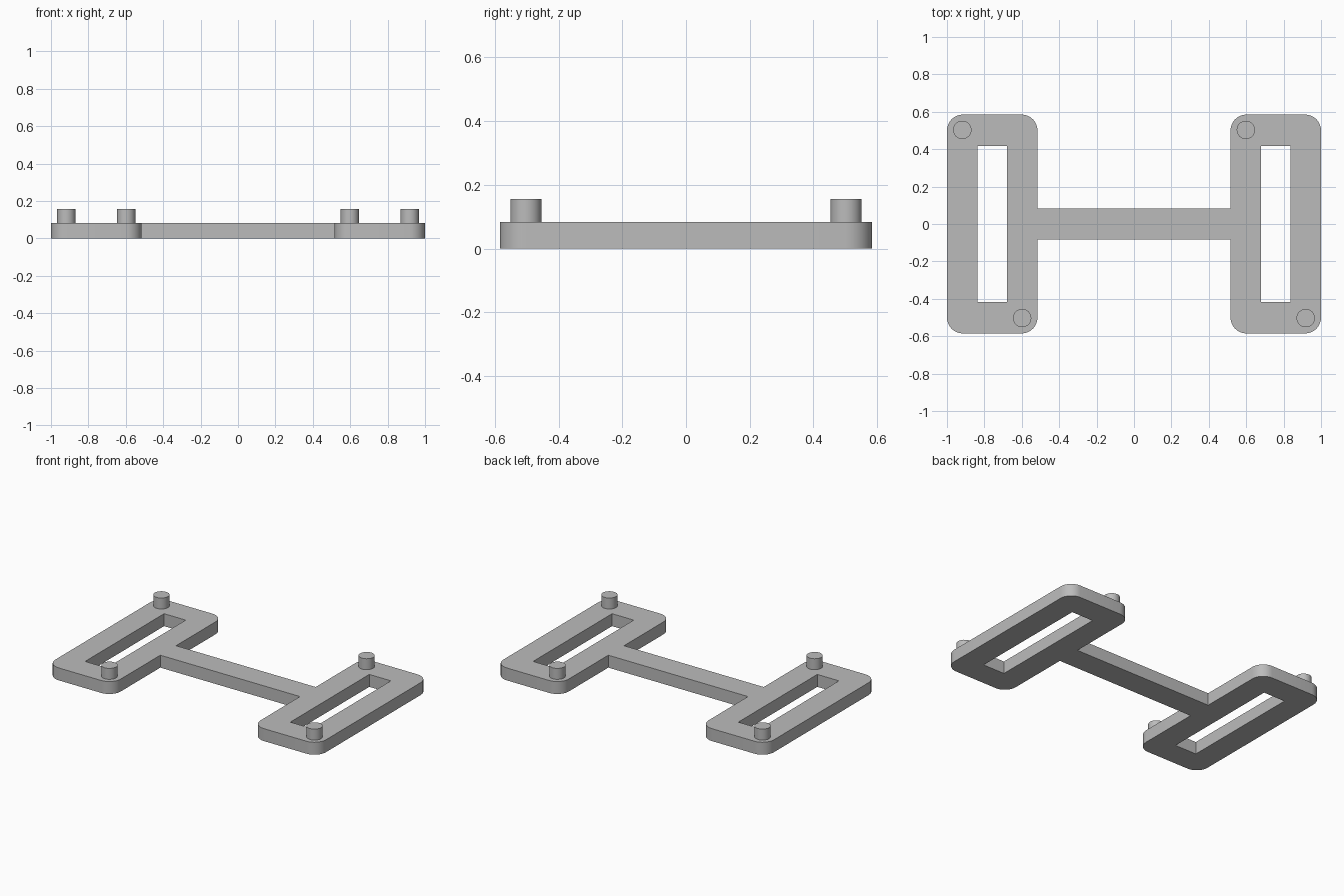
import bpy, bmesh
from math import cos, sin, pi
from mathutils import Vector

if "Cube" in bpy.data.objects:
    bpy.data.objects.remove(bpy.data.objects["Cube"], do_unlink=True)

HEIGHT = 0.083
FRAME_X, FRAME_HALF_W, FRAME_HALF_L = 0.758, 0.242, 0.585
CORNER_RADIUS, CORNER_STEPS = 0.085, 8
SLOT_HALF_W, SLOT_HALF_L = 0.08, 0.417
BAR_HALF_W = 0.083
PEG_RADIUS, PEG_TOP = 0.049, 0.156
PEG_X, PEG_Y = 0.16, 0.503

grey = bpy.data.materials.new("plain grey")
grey.use_nodes = True
colour = (0.5, 0.5, 0.5, 1)
grey.diffuse_color = colour
grey.node_tree.nodes["Principled BSDF"].inputs["Base Color"].default_value = colour


def rectangle(half_w, half_l, radius=0):
    """Outline of a rectangle, with rounded corners if radius is set."""
    points = []
    steps = CORNER_STEPS if radius else 0
    for i, (sx, sy) in enumerate([(1, 1), (-1, 1), (-1, -1), (1, -1)]):
        centre = Vector((sx * (half_w - radius), sy * (half_l - radius), 0))
        for k in range(steps + 1):
            a = (i + k / max(steps, 1)) * pi / 2
            points.append(centre + Vector((cos(a), sin(a), 0)) * radius)
    return points


def circle(radius, sides=32):
    return [Vector((cos(2 * pi * k / sides), sin(2 * pi * k / sides), 0)) * radius
            for k in range(sides)]


def extruded(name, loops, location, height):
    """Solid whose flat profile is the first loop minus the others."""
    bm = bmesh.new()
    edges = []
    for points in loops:
        verts = [bm.verts.new(p) for p in points]
        edges += [bm.edges.new((v, verts[i - 1])) for i, v in enumerate(verts)]
    if len(loops) == 1:
        bm.faces.new(verts)
    else:
        bmesh.ops.triangle_fill(bm, use_beauty=True, edges=edges, normal=(0, 0, 1))
    result = bmesh.ops.extrude_face_region(bm, geom=bm.faces[:])
    top = [v for v in result["geom"] if isinstance(v, bmesh.types.BMVert)]
    bmesh.ops.translate(bm, verts=top, vec=(0, 0, height))
    bmesh.ops.recalc_face_normals(bm, faces=bm.faces[:])
    mesh = bpy.data.meshes.new(name)
    bm.to_mesh(mesh)
    bm.free()
    mesh.materials.append(grey)
    obj = bpy.data.objects.new(name, mesh)
    obj.location = location
    bpy.context.collection.objects.link(obj)
    bpy.ops.object.select_all(action="DESELECT")
    obj.select_set(True)
    bpy.context.view_layer.objects.active = obj
    bpy.ops.object.shade_smooth_by_angle(angle=pi / 6)
    return obj


# Slotted end frames, each with two pegs on opposite corners
for side, x in (("left", FRAME_X), ("right", -FRAME_X)):
    extruded(side + "_frame",
             [rectangle(FRAME_HALF_W, FRAME_HALF_L, CORNER_RADIUS),
              rectangle(SLOT_HALF_W, SLOT_HALF_L)],
             (x, 0, 0), HEIGHT)
    for end, s in (("front", -1), ("back", 1)):
        extruded(f"{side}_{end}_peg", [circle(PEG_RADIUS)],
                 (x - s * PEG_X, s * PEG_Y, HEIGHT), PEG_TOP - HEIGHT)

# Bar joining the two frames
extruded("connecting_bar", [rectangle(FRAME_X - FRAME_HALF_W, BAR_HALF_W)],
         (0, 0, 0), HEIGHT)
